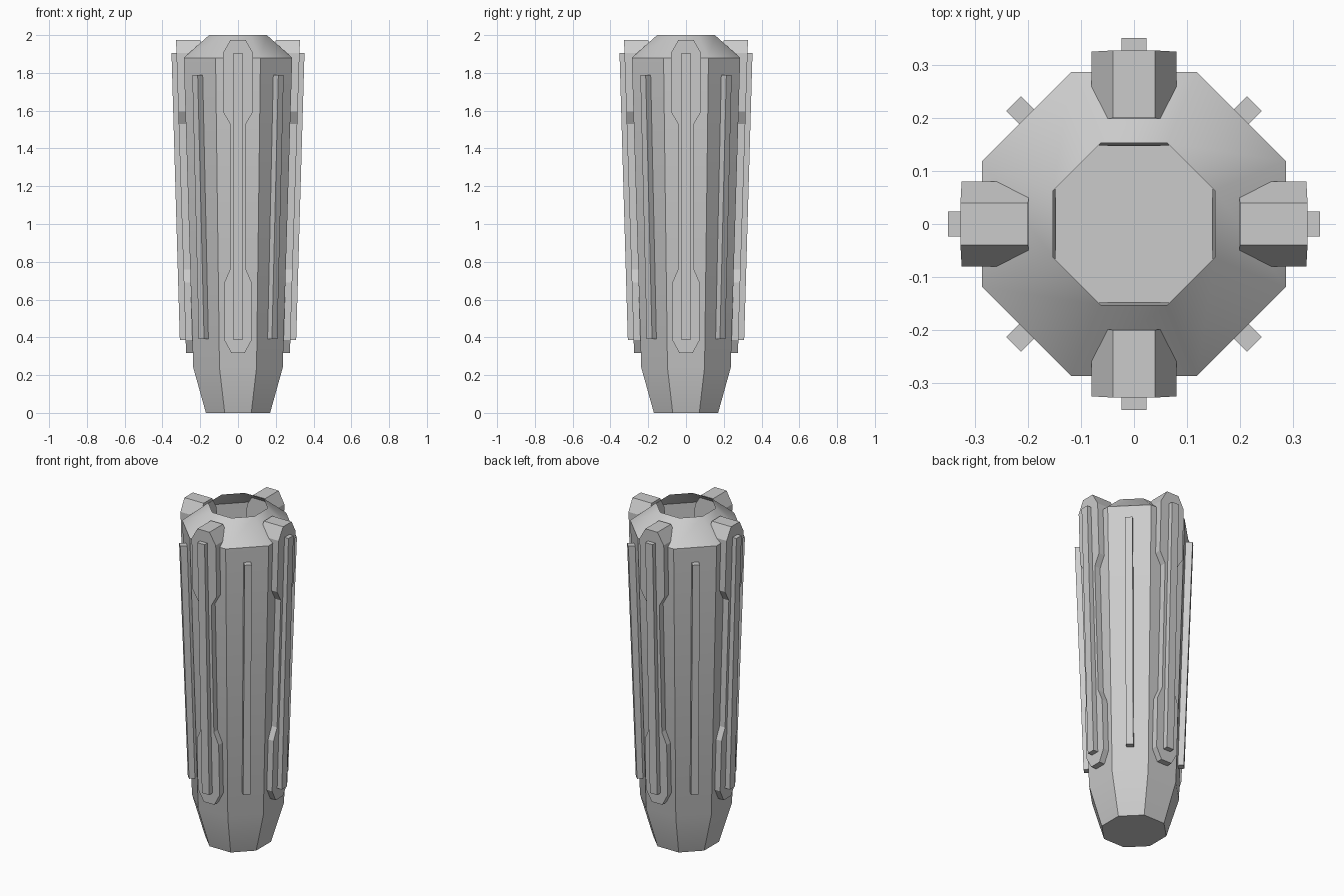
import bpy
import bmesh
import math
from mathutils import Matrix

cube = bpy.data.objects.get("Cube")
if cube:
    bpy.data.objects.remove(cube, do_unlink=True)

# One plain grey
grey = bpy.data.materials.new("plain_grey")
grey.use_nodes = True
colour = (0.6, 0.6, 0.6, 1)
grey.diffuse_color = colour
grey.node_tree.nodes["Principled BSDF"].inputs["Base Color"].default_value = colour


def finish(name, bm, angle=0):
    mesh = bpy.data.meshes.new(name)
    bm.to_mesh(mesh)
    bm.free()
    mesh.materials.append(grey)
    mesh.transform(Matrix.Rotation(angle, 4, "Z"))
    obj = bpy.data.objects.new(name, mesh)
    bpy.context.collection.objects.link(obj)
    return obj


def leaning_plate(name, profile, low, high, depth, angle):
    """Extrude a mirrored (half width, z) profile; the outer face leans
    from (radius, z) low to high. The plate faces -y before turning."""
    bm = bmesh.new()
    slope = (high[0] - low[0]) / (high[1] - low[1])
    outline = profile + [(-x, z) for x, z in reversed(profile)]
    outer, inner = [], []
    for x, z in outline:
        r = low[0] + slope * (z - low[1])
        outer.append(bm.verts.new((x, -r, z)))
        inner.append(bm.verts.new((x, depth - r, z)))
    bm.faces.new(outer)
    bm.faces.new(inner[::-1])
    n = len(outline)
    for i in range(n):
        j = (i + 1) % n
        bm.faces.new((outer[j], outer[i], inner[i], inner[j]))
    bmesh.ops.recalc_face_normals(bm, faces=bm.faces)
    return finish(name, bm, angle)


# Body: open-topped octagonal shell, given as (apothem, z) rings
SIDES = 8
bm = bmesh.new()
rings = []
for apothem, z in [(0.17, 0), (0.237, 0.24), (0.287, 1.88), (0.153, 2.0)]:
    radius = apothem / math.cos(math.pi / SIDES)
    ring = []
    for i in range(SIDES):
        a = (i + 0.5) * math.tau / SIDES
        ring.append(bm.verts.new((radius * math.cos(a), radius * math.sin(a), z)))
    rings.append(ring)
bm.faces.new(rings[0][::-1])
for a, b in zip(rings, rings[1:]):
    for i in range(SIDES):
        j = (i + 1) % SIDES
        bm.faces.new((a[i], a[j], b[j], b[i]))
body = finish("body", bm)
bpy.context.view_layer.objects.active = body
body.select_set(True)
bpy.ops.object.shade_smooth_by_angle(angle=math.radians(31))

# Waisted ribs with a raised rod on each side, thin rods on the diagonals
rib_profile = [(0.035, 0.317), (0.072, 0.385), (0.072, 0.69), (0.042, 0.76),
               (0.042, 1.53), (0.08, 1.595), (0.08, 1.905), (0.04, 1.975)]
for side, name in enumerate(["front", "left", "back", "right"]):
    turn = side * math.pi / 2
    leaning_plate(name + "_rib", rib_profile,
                  (0.275, 0.317), (0.328, 1.975), 0.128, turn)
    leaning_plate(name + "_rod", [(0.024, 0.385), (0.024, 1.905)],
                  (0.308, 0.385), (0.352, 1.905), 0.05, turn)
    leaning_plate("corner_rod_%d" % (side + 1), [(0.02, 0.39), (0.02, 1.79)],
                  (0.274, 0.39), (0.322, 1.79), 0.05, turn + math.pi / 4)
